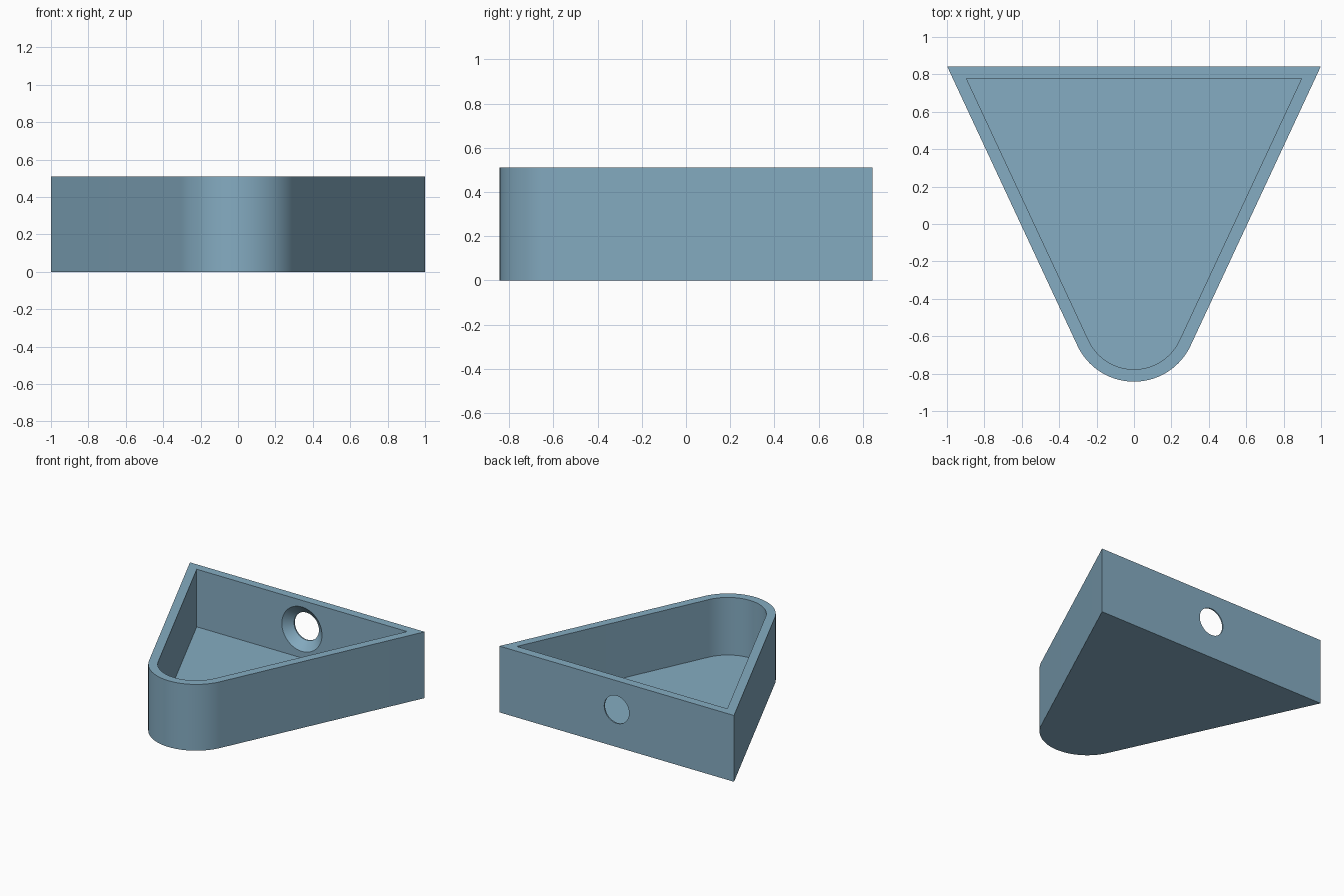
import bpy, bmesh, math

if "Cube" in bpy.data.objects:
    bpy.data.objects.remove(bpy.data.objects["Cube"])

H, WALL, FLOOR = 0.51, 0.066, 0.067
BACK, NOSE_Y, NOSE_R = 0.843, -0.509, 0.334
SLOPE = math.radians(25)          # lean of the side walls
HOLE_Z = (H + FLOOR) / 2

blue = bpy.data.materials.new("dusty blue")
blue.diffuse_color = (0.235, 0.413, 0.539, 1)
blue.use_nodes = True
blue.node_tree.nodes["Principled BSDF"].inputs["Base Color"].default_value = blue.diffuse_color


def outline(inset):
    """Triangle with a rounded nose, moved inwards by inset."""
    r, back = NOSE_R - inset, BACK - inset
    x = r / math.cos(SLOPE) + (back - NOSE_Y) * math.tan(SLOPE)
    pts = [(x, back), (-x, back)]
    steps = 40
    for i in range(steps + 1):
        a = math.pi + SLOPE + (math.pi - 2 * SLOPE) * i / steps
        pts.append((r * math.cos(a), NOSE_Y + r * math.sin(a)))
    return pts


def finish(name, bm):
    bmesh.ops.recalc_face_normals(bm, faces=bm.faces)
    me = bpy.data.meshes.new(name)
    bm.to_mesh(me)
    bm.free()
    me.materials.append(blue)
    ob = bpy.data.objects.new(name, me)
    bpy.context.collection.objects.link(ob)
    return ob


def prism(name, pts, z0, z1):
    bm = bmesh.new()
    face = bm.faces.new([bm.verts.new((x, y, z0)) for x, y in pts])
    top = bmesh.ops.extrude_face_region(bm, geom=[face])["geom"]
    verts = [v for v in top if isinstance(v, bmesh.types.BMVert)]
    bmesh.ops.translate(bm, vec=(0, 0, z1 - z0), verts=verts)
    return finish(name, bm)


def lathe_y(name, rings, n=64):
    """Solid of (radius, y) rings around the hole axis."""
    bm = bmesh.new()
    loops = [[bm.verts.new((r * math.cos(2 * math.pi * i / n), y,
                            HOLE_Z + r * math.sin(2 * math.pi * i / n)))
              for i in range(n)] for r, y in rings]
    for a, b in zip(loops, loops[1:]):
        for i in range(n):
            bm.faces.new((a[i], a[(i + 1) % n], b[(i + 1) % n], b[i]))
    bm.faces.new(loops[0])
    bm.faces.new(loops[-1])
    return finish(name, bm)


# Tray body, hollow and countersunk screw hole in the back wall
tray = prism("tray", outline(0), 0, H)
hollow = prism("hollow_cutter", outline(WALL), FLOOR, H + 0.2)
inner = BACK - WALL
hole = lathe_y("screw_hole_cutter", [(0.171, inner - 0.03), (0.171, inner),
                                     (0.106, BACK - 0.01), (0.106, BACK + 0.05)])

bpy.context.view_layer.objects.active = tray
tray.select_set(True)
for cutter in (hollow, hole):
    mod = tray.modifiers.new(cutter.name, "BOOLEAN")
    mod.operation, mod.solver, mod.object = "DIFFERENCE", "EXACT", cutter
    bpy.ops.object.modifier_apply(modifier=mod.name)
    bpy.data.objects.remove(cutter)
bpy.ops.object.shade_smooth_by_angle(angle=math.radians(20))
